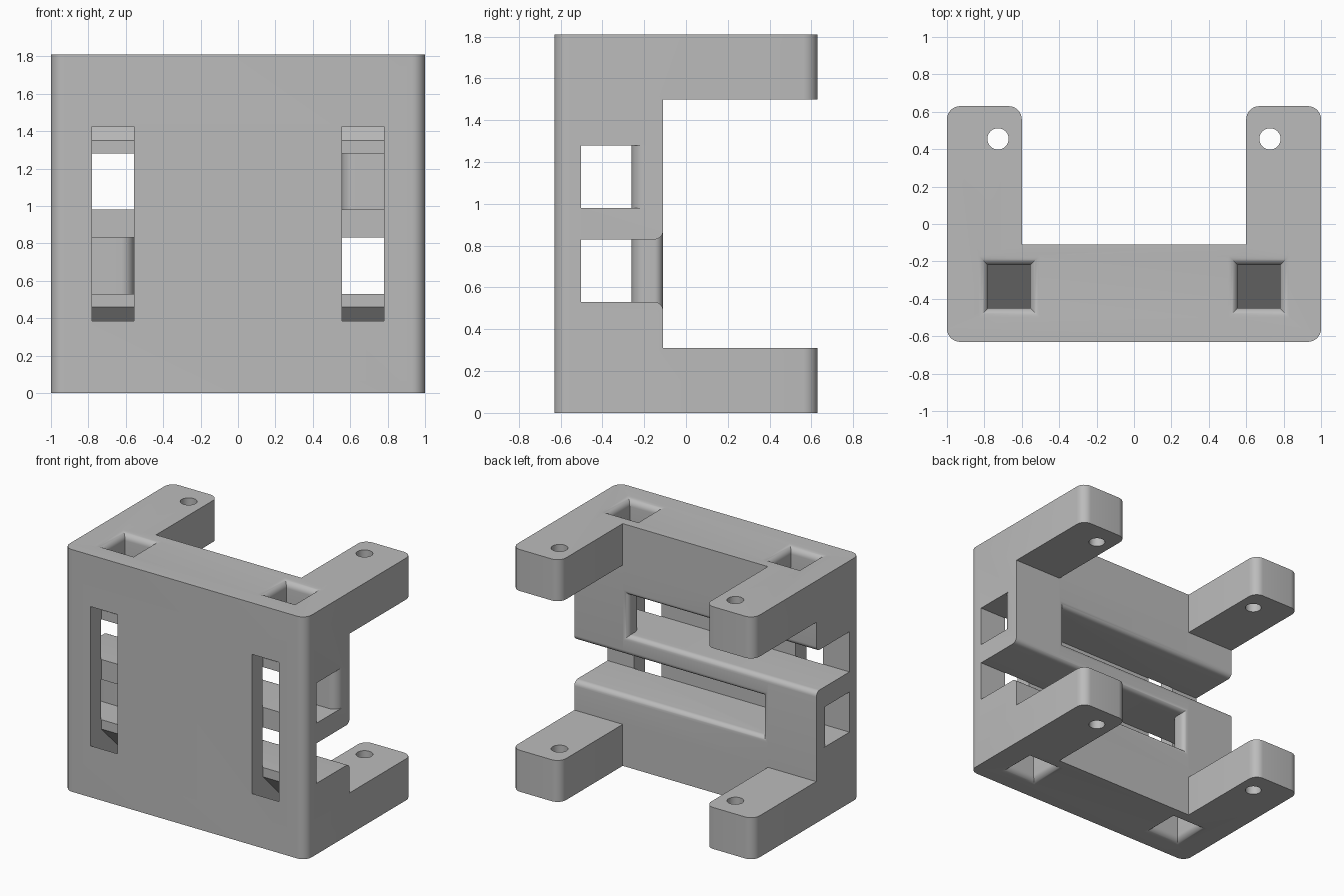
import bpy, bmesh
from math import sin, cos, radians, pi

old = bpy.data.objects.get("Cube")
if old:
    bpy.data.objects.remove(old, do_unlink=True)

HEIGHT, FRONT, BACK, WALL = 1.81, -0.63, 0.63, -0.11

grey = bpy.data.materials.new("plain grey")
grey.use_nodes = True
grey.diffuse_color = (0.5, 0.5, 0.5, 1)
grey.node_tree.nodes["Principled BSDF"].inputs["Base Color"].default_value = (0.5, 0.5, 0.5, 1)


def arc(cx, cy, r, start, end, steps=8):
    angles = [radians(start + (end - start) * i / steps) for i in range(steps + 1)]
    return [(cx + r * cos(a), cy + r * sin(a)) for a in angles]


def place(u, v, w, axis):
    return {"x": (w, u, v), "y": (u, w, v), "z": (u, v, w)}[axis]


def loft(name, rings, axis):
    """Solid through a list of (profile, position along axis)."""
    bm = bmesh.new()
    loops = [[bm.verts.new(place(u, v, w, axis)) for u, v in pts] for pts, w in rings]
    n = len(loops[0])
    for a, b in zip(loops, loops[1:]):
        for i in range(n):
            j = (i + 1) % n
            bm.faces.new((a[i], a[j], b[j], b[i]))
    bm.faces.new(loops[0])
    bm.faces.new(loops[-1])
    bmesh.ops.recalc_face_normals(bm, faces=bm.faces)
    mesh = bpy.data.meshes.new(name)
    bm.to_mesh(mesh)
    bm.free()
    mesh.materials.append(grey)
    obj = bpy.data.objects.new(name, mesh)
    bpy.context.collection.objects.link(obj)
    return obj


def prism(name, pts, axis, lo, hi):
    return loft(name, [(pts, lo), (pts, hi)], axis)


def flare(name, u0, u1, v0, v1, surface, outward, r, axis):
    """Rectangular mouth whose rim rolls over with radius r."""
    steps = [(-0.02, r + 0.02)]
    steps += [(r * (1 - cos(t * pi / 16)), r * (1 - sin(t * pi / 16))) for t in range(9)]
    steps.append((r, -0.1))
    rings = [([(u0 - e, v0 - e), (u1 + e, v0 - e), (u1 + e, v1 + e), (u0 - e, v1 + e)],
              surface - outward * d) for e, d in steps]
    return loft(name, rings, axis)


# U-shaped bracket body with rounded vertical corners
r = 0.07
half = (arc(1 - r, FRONT + r, r, -90, 0) + arc(1 - r, BACK - r, r, 0, 90)
        + arc(0.6 + r, BACK - r, r, 90, 180) + [(0.6, WALL)])
plan = half + [(-x, y) for x, y in reversed(half)]
body = prism("bracket_body", plan, "z", 0, HEIGHT)

cutters = []

# Gap between upper and lower arms
gap = [(WALL, 0.31), (1, 0.31), (1, 1.5), (WALL, 1.5)]
cutters.append(prism("arm_gap_cutter", gap, "x", -1.2, 1.2))

# Strap path: in at the top and bottom, bending out to the front slot
upper = [(-0.5, 1.35), (-0.22, 1.63), (-0.22, 2), (-0.45, 2),
         (-0.45, 1.605), (FRONT, 1.425), (-0.8, 1.425)]
path = upper + [(y, HEIGHT - z) for y, z in reversed(upper)]

for s in (-1, 1):
    x0, x1 = sorted((s * 0.555, s * 0.78))
    cutters.append(prism("strap_path_cutter", path, "x", x0, x1))
    for surface, outward in ((HEIGHT, 1), (0, -1)):
        cutters.append(flare("mouth_cutter", x0, x1, -0.45, -0.22,
                             surface, outward, 0.05, "z"))
    # Screw holes through both arms
    cutters.append(prism("screw_hole_cutter", arc(s * 0.727, 0.455, 0.057, 0, 348.75, 31),
                         "z", -0.1, 2))

# Crossing channels: each runs side to side and opens to the back at one end
channel = ([(-1.2, -0.502), (1.2, -0.502), (1.2, -0.19)] + arc(1 - r, -0.19, r, 0, -90)
           + arc(0.555 + r, -0.19, r, -90, -180) + [(0.555, 0), (-1.2, 0)])
for s, z0, z1 in ((1, 0.98, 1.28), (-1, 0.53, 0.83)):
    cutters.append(prism("channel_cutter", [(s * x, y) for x, y in channel], "z", z0, z1))
    x0, x1 = sorted((-1.2 * s, 0.555 * s))
    cutters.append(flare("channel_rim_cutter", x0, x1, z0, z1, WALL, 1, 0.04, "y"))

# Cut everything out of the body
bpy.ops.object.select_all(action="DESELECT")
bpy.context.view_layer.objects.active = body
body.select_set(True)
for cutter in cutters:
    cutter.hide_render = True
    mod = body.modifiers.new("cut", "BOOLEAN")
    mod.operation = "DIFFERENCE"
    mod.solver = "EXACT"
    mod.object = cutter
    bpy.ops.object.modifier_apply(modifier=mod.name)
    bpy.data.objects.remove(cutter, do_unlink=True)

bpy.ops.object.shade_smooth_by_angle(angle=radians(30))
